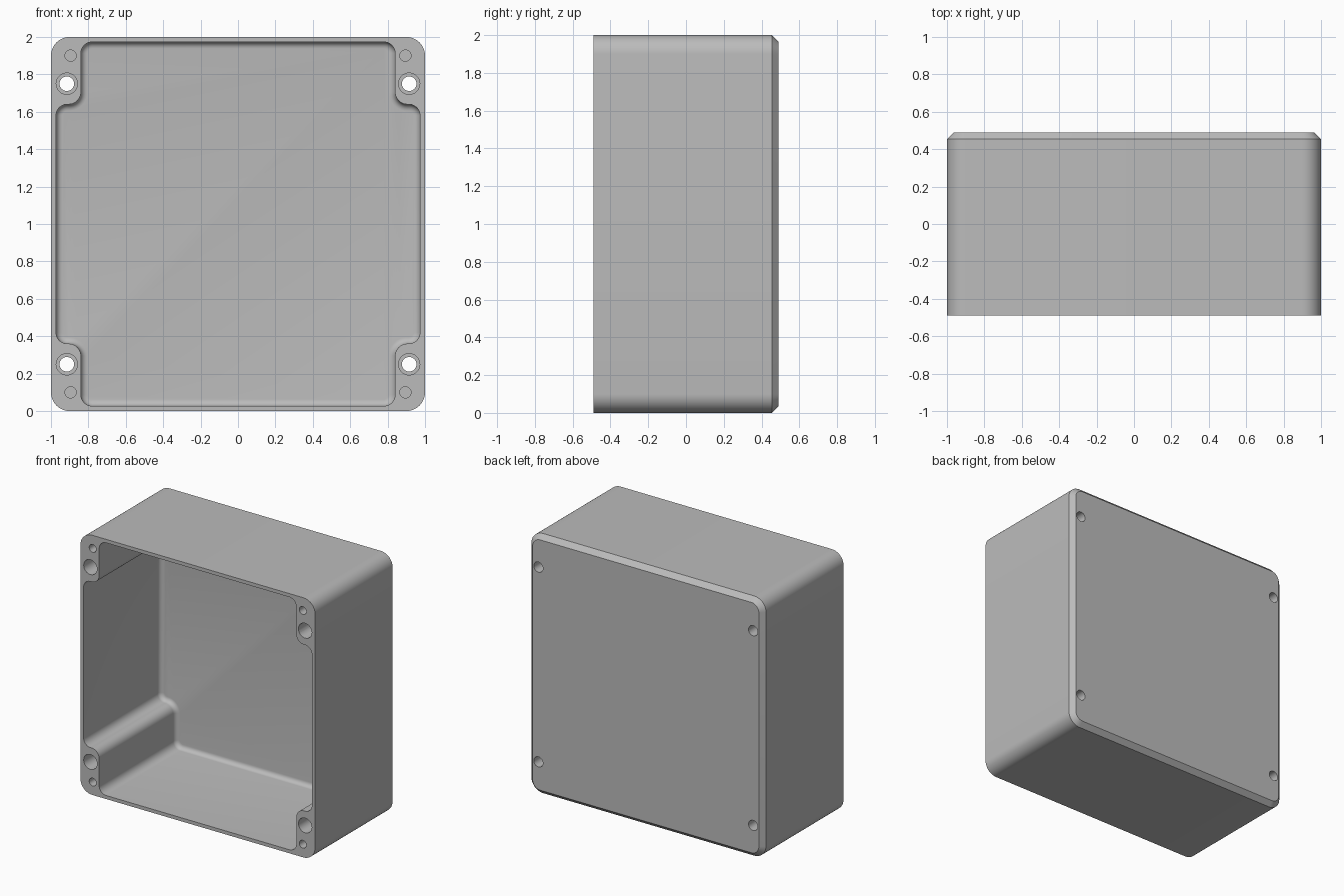
import bpy, bmesh, math
from mathutils import Vector

default = bpy.data.objects.get("Cube")
if default:
    bpy.data.objects.remove(default, do_unlink=True)

FRONT, BACK, MID = -0.49, 0.49, 1.0
CHAMFER, FLOOR, FILLET = 0.036, 0.445, 0.035

grey = bpy.data.materials.new("Enclosure grey")
grey.use_nodes = True
colour = (0.5, 0.5, 0.5, 1)
grey.diffuse_color = colour
grey.node_tree.nodes["Principled BSDF"].inputs["Base Color"].default_value = colour


def rounded(corners, inset=0.0, steps=10):
    """Counter-clockwise outline with round corners, moved inward by inset."""
    out, n = [], len(corners)
    for i, (x, z, r) in enumerate(corners):
        p = Vector((x, z))
        a = (p - Vector(corners[i - 1][:2])).normalized()
        b = (Vector(corners[(i + 1) % n][:2]) - p).normalized()
        turn = 1 if a.cross(b) > 0 else -1
        centre = p + (b - a) * r
        radius = r - inset * turn
        for k in range(steps + 1):
            t = k / steps * math.pi / 2
            out.append(centre + radius * (a * math.sin(t) - b * math.cos(t)))
    return out


def loft(name, rings):
    """Closed solid through (outline, y) rings of equal length."""
    bm = bmesh.new()
    loops = [[bm.verts.new((p.x, y, MID + p.y)) for p in ring] for ring, y in rings]
    n = len(loops[0])
    for lo, hi in zip(loops, loops[1:]):
        for i in range(n):
            j = (i + 1) % n
            bm.faces.new((lo[i], lo[j], hi[j], hi[i]))
    bm.faces.new(loops[0])
    bm.faces.new(loops[-1])
    bmesh.ops.recalc_face_normals(bm, faces=bm.faces)
    mesh = bpy.data.meshes.new(name)
    bm.to_mesh(mesh)
    bm.free()
    mesh.materials.append(grey)
    ob = bpy.data.objects.new(name, mesh)
    bpy.context.collection.objects.link(ob)
    return ob


def circle(x, z, r, n=32):
    return [Vector((x + r * math.cos(i * math.tau / n), z + r * math.sin(i * math.tau / n)))
            for i in range(n)]


# Outer shell with rounded corners and a chamfered back rim
square = [(1, -1, 0.1), (1, 1, 0.1), (-1, 1, 0.1), (-1, -1, 0.1)]
box = loft("enclosure_box", [
    (rounded(square), FRONT),
    (rounded(square), BACK - CHAMFER),
    (rounded(square, CHAMFER), BACK)])

# Cavity leaving four corner posts, with a filleted floor
quarter = [(0.973, 0.64, 0.06), (0.84, 0.64, 0.065), (0.84, 0.973, 0.06)]
cavity = []
for sx, sz in ((1, 1), (-1, 1), (-1, -1), (1, -1)):
    part = [(sx * x, sz * z, r) for x, z, r in quarter]
    cavity += part if sx * sz > 0 else part[::-1]
rings = [(rounded(cavity), FRONT - 0.1)]
for k in range(7):
    t = k / 6 * math.pi / 2
    rings.append((rounded(cavity, FILLET * (1 - math.cos(t))),
                  FLOOR - FILLET * (1 - math.sin(t))))
cutters = [loft("cavity_cutter", rings)]

# Stepped mounting holes and blind lid screw holes in each post
for sx in (1, -1):
    for sz in (1, -1):
        x, z = sx * 0.915, sz * 0.75
        wide, narrow = circle(x, z, 0.057), circle(x, z, 0.039)
        cutters.append(loft("mounting_hole_cutter", [
            (wide, FRONT - 0.1), (wide, 0.38), (narrow, 0.38), (narrow, BACK + 0.1)]))
        screw = circle(sx * 0.895, sz * 0.9, 0.03)
        cutters.append(loft("lid_screw_hole_cutter", [(screw, FRONT - 0.1), (screw, 0.0)]))

# Cut everything out of the shell
bpy.context.view_layer.objects.active = box
box.select_set(True)
for cutter in cutters:
    cutter.hide_render = True
    mod = box.modifiers.new("cut", 'BOOLEAN')
    mod.operation, mod.solver, mod.object = 'DIFFERENCE', 'EXACT', cutter
    bpy.ops.object.modifier_apply(modifier=mod.name)
    bpy.data.objects.remove(cutter, do_unlink=True)

bpy.ops.object.shade_smooth_by_angle(angle=math.radians(30))
